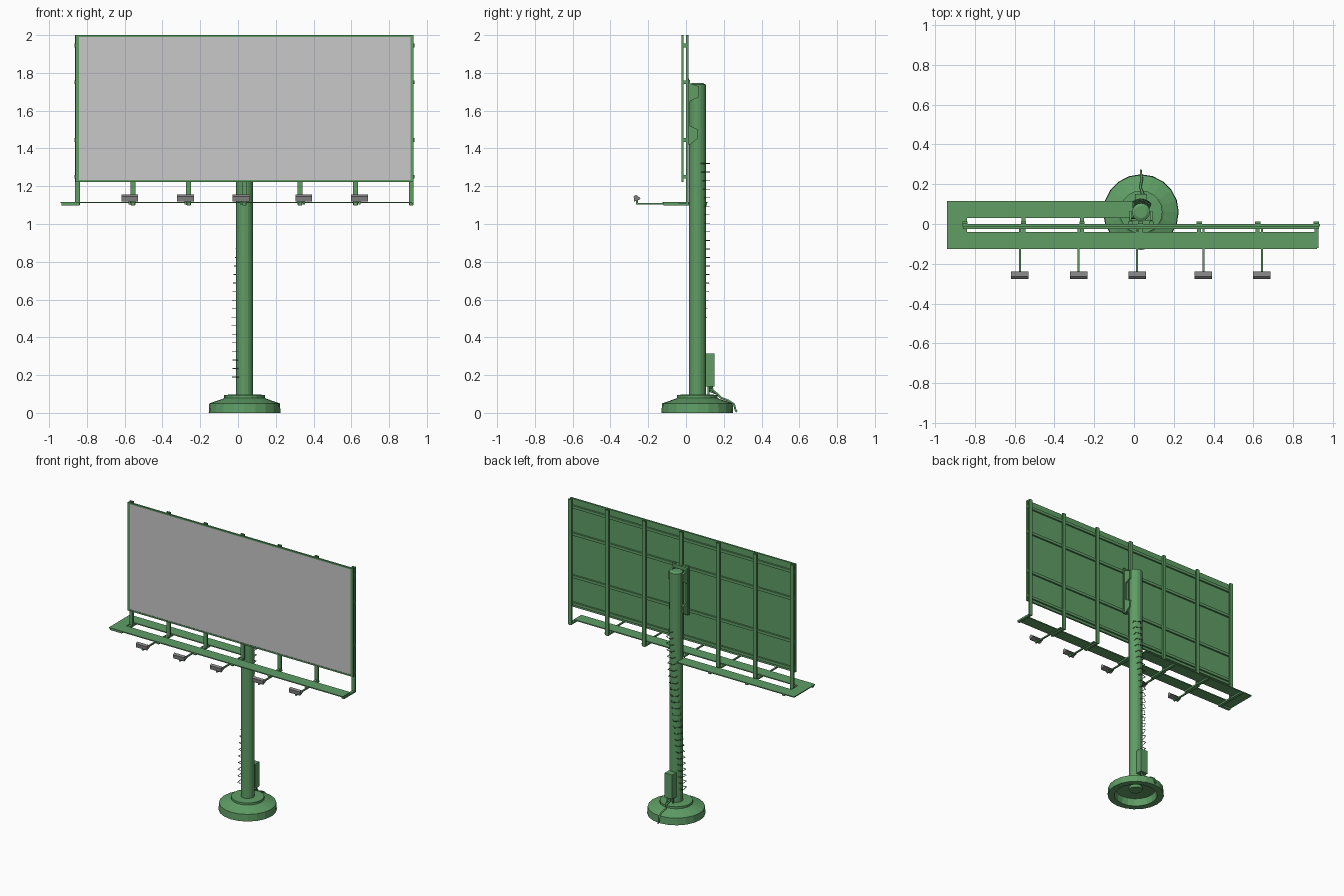
import bpy, bmesh, math
from mathutils import Vector

cube = bpy.data.objects.get("Cube")
if cube:
    bpy.data.objects.remove(cube)


def material(name, rgb):
    m = bpy.data.materials.new(name)
    m.use_nodes = True
    m.diffuse_color = (*rgb, 1)
    m.node_tree.nodes["Principled BSDF"].inputs["Base Color"].default_value = (*rgb, 1)
    return m


GREEN = material("painted green", (0.115, 0.34, 0.13))
PANEL = material("poster grey", (0.58, 0.58, 0.58))
LAMP = material("lamp grey", (0.22, 0.22, 0.22))

CX, CY, R = 0.035, 0.06, 0.045      # pole axis and radius


def finish(name, bm, mat):
    bmesh.ops.recalc_face_normals(bm, faces=bm.faces)
    me = bpy.data.meshes.new(name)
    bm.to_mesh(me)
    bm.free()
    ob = bpy.data.objects.new(name, me)
    bpy.context.collection.objects.link(ob)
    me.materials.append(mat)
    return ob


def box(name, x, y, z, mat=GREEN):
    """Box between pairs of x, y and z limits."""
    bm = bmesh.new()
    bmesh.ops.create_cube(bm, size=1)
    for v in bm.verts:
        v.co = [lim[0] if c < 0 else lim[1] for c, lim in zip(v.co, (x, y, z))]
    return finish(name, bm, mat)


def slab(name, points, x, mat=GREEN):
    """Extrude a (y, z) outline between two x values."""
    bm = bmesh.new()
    face = bm.faces.new([bm.verts.new((x[0], y, z)) for y, z in points])
    ext = bmesh.ops.extrude_face_region(bm, geom=[face])
    moved = [v for v in ext["geom"] if isinstance(v, bmesh.types.BMVert)]
    bmesh.ops.translate(bm, verts=moved, vec=(x[1] - x[0], 0, 0))
    return finish(name, bm, mat)


def lathe(name, profile, sides):
    """Spin an (r, z) profile round the pole axis."""
    bm = bmesh.new()
    rings = []
    for r, z in profile:
        rings.append([bm.verts.new((CX + r * math.cos(a), CY + r * math.sin(a), z))
                      for a in (math.tau * i / sides for i in range(sides))])
    for lo, hi in zip(rings, rings[1:]):
        for i in range(sides):
            j = (i + 1) % sides
            bm.faces.new((lo[i], lo[j], hi[j], hi[i]))
    bm.faces.new(rings[0])
    bm.faces.new(rings[-1])
    return finish(name, bm, GREEN)


def wire(name, paths, radius):
    """Round bars along polylines."""
    cu = bpy.data.curves.new(name, "CURVE")
    cu.dimensions = "3D"
    cu.bevel_depth = radius
    cu.bevel_resolution = 1
    cu.use_fill_caps = True
    for path in paths:
        sp = cu.splines.new("POLY")
        sp.points.add(len(path) - 1)
        for p, co in zip(sp.points, path):
            p.co = (*co, 1)
    ob = bpy.data.objects.new(name, cu)
    bpy.context.collection.objects.link(ob)
    cu.materials.append(GREEN)


# Hollow stepped foot and the pole
lathe("base", [(0.05, 0.06), (0.135, 0.05), (0.145, 0), (0.19, 0), (0.187, 0.05),
               (0.115, 0.075), (0.108, 0.08), (0.108, 0.095), (0.05, 0.098)], 20)
lathe("pole", [(R, 0.04), (R, 1.738), (0.03, 1.746)], 16)

# Display board: backing, poster face and rim
X0, X1, Z0, Z1 = -0.86, 0.93, 1.222, 2.0
box("board_back", (X0, X1), (-0.018, -0.012), (Z0, Z1))
box("poster_face", (X0 + 0.015, X1 - 0.015), (-0.022, -0.018), (Z0 + 0.008, Z1 - 0.008), PANEL)
for side, (a, b) in {"left": (X1 - 0.018, X1), "right": (X0, X0 + 0.018)}.items():
    box(f"board_rim_{side}", (a, b), (-0.025, -0.018), (Z0, Z1))
for side, (a, b) in {"bottom": (Z0, Z0 + 0.01), "top": (Z1 - 0.01, Z1)}.items():
    box(f"board_rim_{side}", (X0, X1), (-0.025, -0.018), (a, b))

# Horizontal rails behind the board
for z in (1.25, 1.445, 1.75, 1.945):
    box("back_rail", (X0 - 0.005, X1 + 0.005), (-0.012, 0), (z - 0.01, z + 0.01))

# Posts with a walkway beam under each
posts = [-0.85 + 0.2945 * i for i in range(7)]
for x in posts:
    box("post", (x - 0.013, x + 0.013), (0, 0.012), (1.1, Z1))
    rear = 0.11 if x < 0 else 0.012
    box("walkway_beam", (x - 0.01, x + 0.01), (-0.12, rear), (1.098, 1.11))

# Walkway along the front, round the right end and back to the pole
for name, x, y in (("front_walkway", (-0.94, 0.92), (-0.125, -0.04)),
                   ("end_walkway", (-0.94, -0.86), (-0.04, 0.03)),
                   ("rear_walkway", (-0.94, -0.005), (0.03, 0.115))):
    box(name, x, y, (1.11, 1.117))
box("end_bracket", (-0.935, -0.84), (-0.12, -0.1), (1.098, 1.11))

# Floodlights on arms
for x in (-0.574, -0.278, 0.016, 0.349, 0.643):
    box("lamp_arm", (x - 0.005, x + 0.005), (-0.265, 0), (1.102, 1.111))
    box("lamp_stem", (x - 0.006, x + 0.006), (-0.265, -0.255), (1.105, 1.13))
    slab("lamp_head", [(-0.275, 1.118), (-0.24, 1.132), (-0.245, 1.14), (-0.265, 1.155),
                       (-0.277, 1.145)], (x - 0.044, x + 0.044), LAMP)

# Mounting brackets either side of the pole
claw = [(0, 1.42), (0.02, 1.42), (0.06, 1.45), (0.065, 1.5), (0.02, 1.52), (0.02, 1.65),
        (0.065, 1.67), (0.065, 1.73), (0.02, 1.745), (0.015, 1.77), (0, 1.77)]
for side in (-1, 1):
    x = CX + side * 0.052
    slab("mount_claw", claw, (x - 0.005, x + 0.005))
    box("mount_strip", (x - 0.012, x + 0.012), (0, 0.012), (1.42, 1.77))
for z in (1.445, 1.75):
    box("mount_bar", (CX - 0.052, CX + 0.052), (0, 0.02), (z - 0.012, z + 0.012))

# Climbing rungs winding up round the pole
rungs = []
for i in range(26):
    z = 0.19 + 0.0452 * i
    a = math.radians(190 - 115 * (z - 0.19))
    out, along = Vector((math.cos(a), math.sin(a), 0)), Vector((-math.sin(a), math.cos(a), 0))
    c = Vector((CX, CY, z))
    rungs.append([c + out * d + along * s for d, s in
                  ((0.035, -0.027), (0.062, -0.024), (0.062, 0.024), (0.035, 0.027))])
wire("rungs", rungs, 0.0022)

# Electrical cabinet with cables running over the foot
box("cabinet", (CX - 0.03, CX + 0.03), (0.103, 0.15), (0.14, 0.315))
wire("cables", [
    [(0.035, 0.128, 0.15), (0.035, 0.128, 0.115), (0.04, 0.165, 0.1), (0.032, 0.185, 0.08),
     (0.04, 0.225, 0.065), (0.035, 0.255, 0.045), (0.035, 0.262, 0.015), (0.035, 0.27, 0.005)],
    [(0.018, 0.12, 0.15), (0.018, 0.12, 0.09)],
    [(0.052, 0.135, 0.15), (0.05, 0.14, 0.12), (0.04, 0.165, 0.1)]], 0.006)
